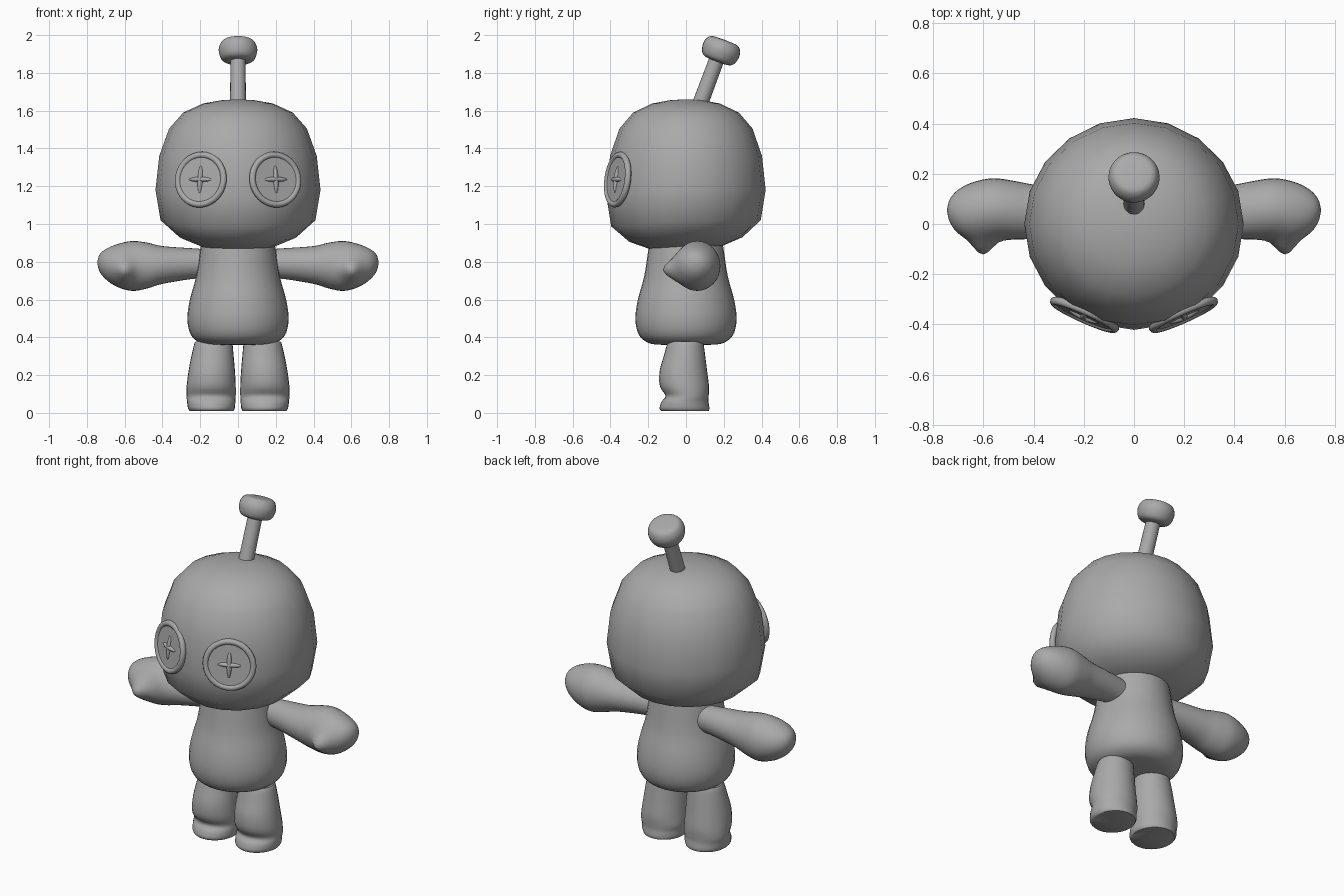
import bpy, bmesh, math
from mathutils import Vector

cube = bpy.data.objects.get("Cube")
if cube:
    bpy.data.objects.remove(cube)

grey = bpy.data.materials.new("plain grey")
grey.use_nodes = True
GREY = (0.4, 0.4, 0.4, 1)
grey.diffuse_color = GREY
grey.node_tree.nodes["Principled BSDF"].inputs["Base Color"].default_value = GREY


def finish(obj, name):
    obj.name = name
    obj.data.materials.append(grey)
    bpy.ops.object.select_all(action='DESELECT')
    obj.select_set(True)
    bpy.context.view_layer.objects.active = obj
    bpy.ops.object.shade_smooth_by_angle(angle=math.radians(50))
    return obj


def spline(rings, steps):
    """Catmull-Rom interpolation of ring values."""
    rings = [Vector(r) for r in rings]
    out = []
    for i in range(len(rings) - 1):
        p0, p1, p2, p3 = (rings[min(max(i + k, 0), len(rings) - 1)] for k in (-1, 0, 1, 2))
        for s in range(steps):
            t = s / steps
            out.append(0.5 * (2 * p1 + (p2 - p0) * t + (2 * p0 - 5 * p1 + 4 * p2 - p3) * t**2
                              + (3 * p1 - p0 - 3 * p2 + p3) * t**3))
    return out + [rings[-1]]


def loft(name, rings, segments, place):
    """Skin elliptical rings (height, centre a, centre b, radius a, radius b)."""
    bm = bmesh.new()
    loops = []
    for t, ca, cb, ra, rb in rings:
        angles = [math.tau * i / segments for i in range(segments)]
        loops.append([bm.verts.new(place(t, ca + ra * math.sin(a), cb - rb * math.cos(a)))
                      for a in angles])
    for low, high in zip(loops, loops[1:]):
        for i in range(segments):
            j = (i + 1) % segments
            bm.faces.new((low[i], low[j], high[j], high[i]))
    bm.faces.new(loops[0])
    bm.faces.new(loops[-1])
    bmesh.ops.recalc_face_normals(bm, faces=bm.faces)
    mesh = bpy.data.meshes.new(name)
    bm.to_mesh(mesh)
    bm.free()
    obj = bpy.data.objects.new(name, mesh)
    bpy.context.collection.objects.link(obj)
    return finish(obj, name)


def revolve(name, profile, segments, place, depth=1.0):
    return loft(name, [(z, 0, 0, r, r * depth) for r, z in profile], segments, place)


# Head: coarse rounded form, its lower front dipping towards the chin
def head_place(z, x, y):
    dip = 0.035 * max(0, -y / 0.42) if z < 1.2 else 0
    return x, y, z - dip

head_profile = [(0.02, 0.87), (0.19, 0.88), (0.31, 0.93), (0.41, 1.02), (0.437, 1.18),
                (0.417, 1.36), (0.365, 1.505), (0.29, 1.59), (0.185, 1.638),
                (0.09, 1.655), (0.01, 1.66)]
revolve("head", head_profile, 20, head_place, 0.965)

# Body: pear shape
body_profile = [(0.02, 0.36), (0.16, 0.362), (0.22, 0.382), (0.255, 0.425), (0.268, 0.5),
                (0.255, 0.6), (0.222, 0.72), (0.2, 0.86), (0.19, 0.92)]
revolve("body", spline([(r, z) for r, z in body_profile], 3), 32, lambda z, x, y: (x, y, z))

leg_rings = [(0.01, 0.14, -0.005, 0.115, 0.125), (0.025, 0.141, -0.008, 0.124, 0.132),
             (0.06, 0.142, -0.005, 0.128, 0.124), (0.09, 0.142, 0.006, 0.13, 0.114),
             (0.14, 0.142, -0.008, 0.13, 0.13), (0.22, 0.139, -0.014, 0.123, 0.126),
             (0.3, 0.135, -0.008, 0.112, 0.11), (0.37, 0.13, -0.003, 0.1, 0.095),
             (0.376, 0.13, -0.003, 0.09, 0.085)]
arm_rings = [(0.15, 0.055, 0.79, 0.07, 0.075), (0.25, 0.055, 0.79, 0.083, 0.082),
             (0.4, 0.05, 0.783, 0.107, 0.1), (0.48, 0.055, 0.78, 0.117, 0.121),
             (0.56, 0.06, 0.778, 0.122, 0.132), (0.64, 0.052, 0.78, 0.115, 0.113),
             (0.7, 0.05, 0.787, 0.087, 0.08), (0.733, 0.053, 0.793, 0.047, 0.045),
             (0.744, 0.055, 0.795, 0.008, 0.008)]

for side, label in ((1, "left"), (-1, "right")):
    loft(label + "_leg", spline(leg_rings, 3), 28, lambda z, x, y: (side * x, y, z))

    # Arm with a thumb swelling out of the front of the hand
    def arm_place(x, y, z):
        bump = math.exp(-((x - 0.6) / 0.05)**2 - ((z - 0.755) / 0.055)**2) if y < 0.04 else 0
        return side * x, y - 0.06 * bump, z
    loft(label + "_arm", spline(arm_rings, 4), 32, arm_place)

    # Button eye: rim, plate and crossed stitches
    centre = Vector((side * 0.197, -0.362, 1.235))
    turn = (math.radians(83), 0, side * math.radians(24))
    bpy.ops.mesh.primitive_torus_add(major_radius=0.132, minor_radius=0.017, major_segments=40,
                                     minor_segments=10, location=centre, rotation=turn)
    finish(bpy.context.object, label + "_eye_rim")
    bpy.ops.mesh.primitive_cylinder_add(vertices=40, radius=0.13, depth=0.016,
                                        location=centre, rotation=turn)
    finish(bpy.context.object, label + "_eye_plate")
    for part, size in (("upright", (0.015, 0.08, 0.022)), ("level", (0.07, 0.015, 0.022))):
        bpy.ops.mesh.primitive_uv_sphere_add(segments=20, ring_count=12, radius=1,
                                             location=centre, rotation=turn)
        stitch = bpy.context.object
        stitch.scale = size
        finish(stitch, f"{label}_eye_{part}_stitch")

# Antenna leaning back, with a rounded knob
lean = math.radians(-20.5)
stalk = revolve("antenna_stalk", [(0.042, -0.04), (0.04, 0.26)], 20, lambda z, x, y: (x, y, z))
knob_profile = [(0.01, -0.062), (0.06, -0.06), (0.088, -0.045), (0.101, -0.01),
                (0.1, 0.02), (0.085, 0.048), (0.06, 0.058), (0.01, 0.06)]
knob = revolve("antenna_knob", spline(knob_profile, 3), 28, lambda z, x, y: (x, y, z))
stalk.location = (0, 0.08, 1.65)
knob.location = (0, 0.185, 1.918)
for part in (stalk, knob):
    part.rotation_euler.x = lean
